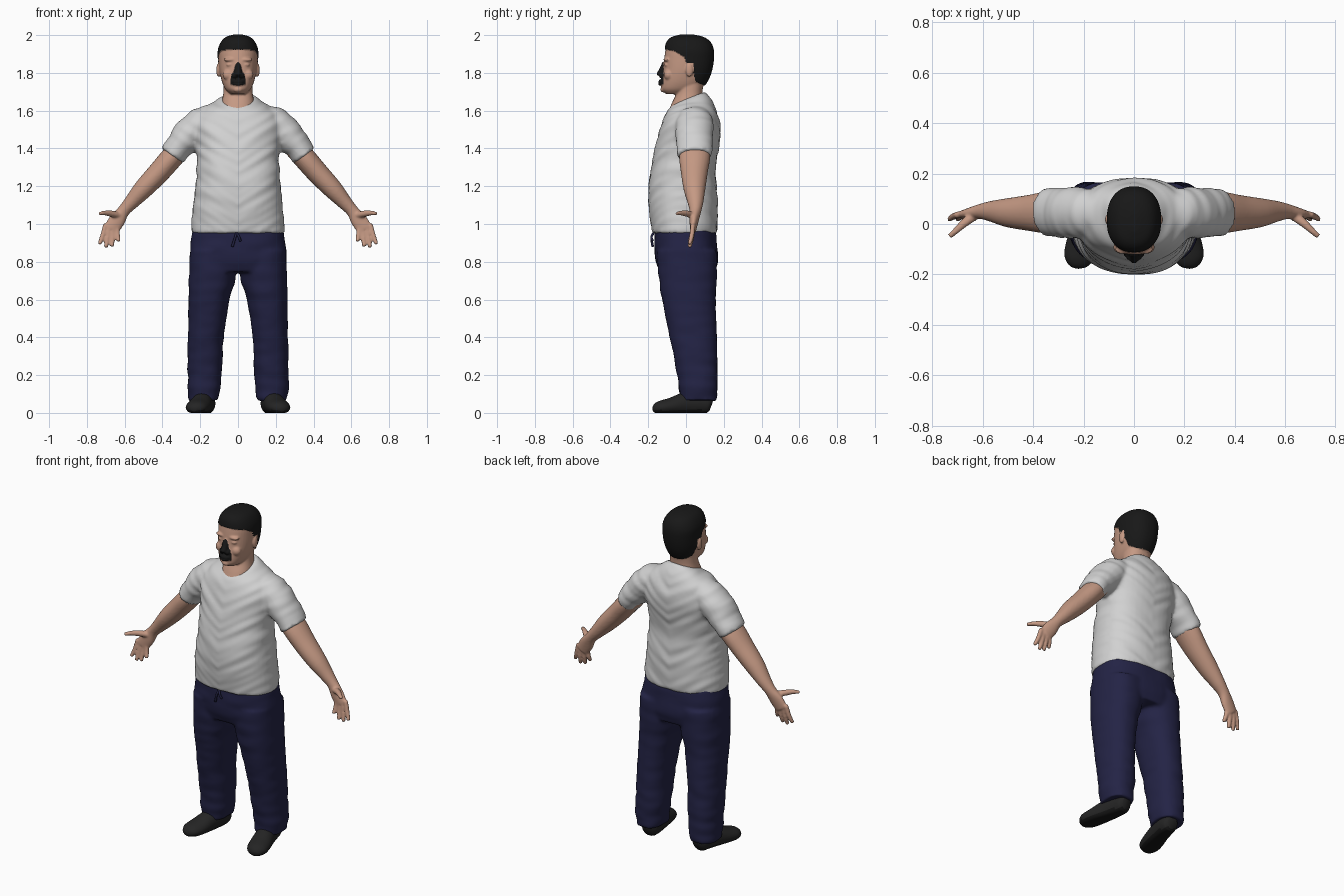
import bpy, bmesh, math
from mathutils import Vector, Matrix, noise

if "Cube" in bpy.data.objects:
    bpy.data.objects.remove(bpy.data.objects["Cube"])


def material(name, r, g, b):
    m = bpy.data.materials.new(name)
    m.use_nodes = True
    m.diffuse_color = (r, g, b, 1)
    node = m.node_tree.nodes["Principled BSDF"]
    node.inputs["Base Color"].default_value = (r, g, b, 1)
    node.inputs["Roughness"].default_value = 0.8
    return m


SKIN = material("skin", 0.56, 0.32, 0.23)
SHIRT = material("light_grey_cotton", 0.64, 0.64, 0.64)
NAVY = material("navy_cloth", 0.017, 0.017, 0.06)
HAIR = material("black_hair", 0.009, 0.009, 0.009)
SHOE = material("charcoal_shoe", 0.018, 0.018, 0.018)
SOLE = material("black_sole", 0.008, 0.008, 0.008)


def spline(rows, steps=5):
    """Catmull-Rom interpolation of number rows."""
    out = []
    last = len(rows) - 1
    for i in range(last):
        a, b, c, d = (rows[max(0, min(last, i + k))] for k in (-1, 0, 1, 2))
        for s in range(steps):
            t = s / steps
            out.append([q + 0.5 * t * (r - p + t * (2*p - 5*q + 4*r - w + t * (3*(q - r) + w - p)))
                        for p, q, r, w in zip(a, b, c, d)])
    return out + [list(rows[-1])]


def loft(bm, rings):
    loops = [[bm.verts.new(p) for p in ring] for ring in rings]
    n = len(loops[0])
    for lo, hi in zip(loops, loops[1:]):
        for i in range(n):
            j = (i + 1) % n
            bm.faces.new((lo[i], lo[j], hi[j], hi[i]))
    bm.faces.new(loops[0])
    bm.faces.new(loops[-1])


def oval(n=40, power=2.3):
    for i in range(n):
        a = math.tau * i / n
        c, s = math.cos(a), math.sin(a)
        yield (math.copysign(abs(c) ** (2 / power), c),
               math.copysign(abs(s) ** (2 / power), s))


def body(bm, rows, side=1, power=2.3):
    """Upright loft; row = z, centre x, front y, back y, half width, tilt."""
    rings = []
    for z, x, yf, yb, hw, tilt in spline(rows):
        ry = (yb - yf) / 2
        rings.append([(side * (x + hw * u), (yf + yb) / 2 + ry * v, z + tilt * ry * v)
                      for u, v in oval(power=power)])
    loft(bm, rings)


def tube(bm, rows, side=1, hint=(0, 1, 0), floor=-1):
    """Loft along a path; row = x, y, z, width radius, radius along hint."""
    rows = spline(rows)
    rings = []
    for i, row in enumerate(rows):
        a, b = rows[max(i - 1, 0)], rows[min(i + 1, len(rows) - 1)]
        t = (Vector(b[:3]) - Vector(a[:3])).normalized()
        u = t.cross(Vector(hint)).normalized()
        v = u.cross(t)
        pts = [Vector(row[:3]) + u * (row[3] * c) + v * (row[4] * s) for c, s in oval(24, 2)]
        rings.append([(side * p.x, p.y, max(p.z, floor)) for p in pts])
    loft(bm, rings)


def blob(bm, centre, size):
    bmesh.ops.create_uvsphere(bm, u_segments=20, v_segments=12, radius=1,
                              matrix=Matrix.Translation(centre) @ Matrix.Diagonal((*size, 1)))


def finish(name, bm, mats, voxel=0, folds=None, rule=None):
    """Fuse the pieces into one skin, add cloth folds, colour and smooth."""
    bmesh.ops.recalc_face_normals(bm, faces=bm.faces[:])
    mesh = bpy.data.meshes.new(name)
    bm.to_mesh(mesh)
    bm.free()
    ob = bpy.data.objects.new(name, mesh)
    bpy.context.collection.objects.link(ob)
    if voxel:
        fuse = ob.modifiers.new("fuse", 'REMESH')
        fuse.mode = 'VOXEL'
        fuse.voxel_size = voxel
        soften = ob.modifiers.new("soften", 'SMOOTH')
        soften.iterations = 4
        graph = bpy.context.evaluated_depsgraph_get()
        mesh = bpy.data.meshes.new_from_object(ob.evaluated_get(graph))
        ob.modifiers.clear()
        ob.data = mesh
        mesh.name = name
    if folds:
        moves = [v.normal * folds(v.co) for v in mesh.vertices]
        for v, m in zip(mesh.vertices, moves):
            v.co += m
    for m in mats:
        mesh.materials.append(m)
    for p in mesh.polygons:
        p.use_smooth = True
        if rule:
            p.material_index = rule(p.center)
    return ob


# Shirt: torso with a scooped collar, and two sleeves
bm = bmesh.new()
body(bm, [(0.95, 0, -.18, .163, .248, 0), (1.0, 0, -.187, .167, .246, 0),
          (1.1, 0, -.198, .168, .238, 0), (1.2, 0, -.198, .163, .226, 0),
          (1.3, 0, -.184, .158, .218, 0), (1.4, 0, -.164, .172, .22, 0),
          (1.5, 0, -.14, .184, .235, 0), (1.57, 0, -.118, .17, .22, .05),
          (1.62, 0, -.097, .148, .17, .15), (1.65, 0, -.08, .12, .12, .3),
          (1.665, 0, -.068, .1, .088, .42)])
for side in (1, -1):
    tube(bm, [(.1, .045, 1.58, .06, .08), (.2, .045, 1.53, .085, .1), (.27, .045, 1.46, .085, .1),
              (.315, .045, 1.41, .073, .098), (.35, .045, 1.362, .067, .093)], side)


def shirt_folds(p):
    drop = p.z - 0.6 * abs(p.x)
    return 0.007 * noise.noise(Vector((p.x * 5, p.y * 5, drop * 22)))


finish("shirt", bm, [SHIRT], 0.011, shirt_folds)

# Trousers: hips and two straight legs
bm = bmesh.new()
body(bm, [(.99, 0, -.16, .148, .232, 0), (.95, 0, -.165, .16, .243, 0), (.88, 0, -.167, .166, .253, 0),
          (.8, 0, -.158, .168, .256, 0), (.745, 0, -.14, .155, .24, 0)], power=2.5)
for side in (1, -1):
    body(bm, [(.86, .127, -.155, .165, .128, 0), (.7, .138, -.142, .162, .122, 0),
              (.6, .154, -.126, .157, .108, 0), (.4, .17, -.086, .162, .094, 0),
              (.2, .177, -.046, .167, .091, 0), (.065, .181, -.032, .163, .08, 0)], side)


def trouser_folds(p):
    amount = 0.004 + 0.006 * max(0, 0.5 - p.z)
    return amount * noise.noise(Vector((p.x * 8, p.y * 8, p.z * 18)))


finish("trousers", bm, [NAVY], 0.011, trouser_folds)

# Drawstring hanging at the waist
bm = bmesh.new()
for x, low in ((-.03, .88), (.012, .91)):
    tube(bm, [(-.008, -.17, .955, .006, .006), (x / 2, -.183, .93, .006, .006), (x, -.176, low, .007, .007)])
finish("drawstring", bm, [NAVY])

for side, label in ((1, "left"), (-1, "right")):
    # Arm, palm, four fingers and thumb
    bm = bmesh.new()
    tube(bm, [(.26, .05, 1.45, .055, .07), (.345, .046, 1.358, .06, .082), (.42, .044, 1.272, .058, .071),
              (.5, .045, 1.187, .052, .058), (.56, .05, 1.12, .04, .043), (.605, .05, 1.07, .033, .031),
              (.64, .043, 1.02, .043, .024), (.672, .037, .972, .041, .017)], side)
    for knuckle, tip in (((.70, .98), (.734, .893)), ((.682, .975), (.7, .876)),
                         ((.662, .968), (.667, .881)), ((.642, .968), (.632, .908))):
        (ax, az), (bx, bz) = knuckle, tip
        tube(bm, [(ax, .037, az + .02, .013, .013), ((ax + bx) / 2, .03, (az + bz) / 2, .013, .013),
                  (bx, .018, bz, .01, .01)], side)
    tube(bm, [(.625, .04, 1.045, .02, .016), (.672, .005, 1.055, .017, .017),
              (.705, -.025, 1.058, .013, .013), (.733, -.05, 1.054, .01, .01)], side, (0, 0, 1))
    finish(label + "_arm", bm, [SKIN], 0.006)

    # Shoe turned slightly outwards, with a darker sole
    bm = bmesh.new()
    tube(bm, [(.165, .132, .04, .028, .035), (.167, .115, .045, .045, .05), (.172, .07, .05, .052, .06),
              (.187, 0, .048, .055, .062), (.207, -.08, .035, .062, .045), (.222, -.135, .028, .057, .036),
              (.23, -.162, .022, .038, .025), (.233, -.174, .02, .015, .012)], side, (0, 0, 1), 0)
    finish(label + "_shoe", bm, [SHOE, SOLE], rule=lambda c: int(c.z < 0.014))

# Head and neck with facial features
bm = bmesh.new()
body(bm, [(1.58, 0, -.1, .09, .09, 0), (1.64, 0, -.075, .09, .086, 0), (1.7, 0, -.05, .087, .077, 0),
          (1.78, 0, -.05, .1, .075, 0)])
body(bm, [(1.688, 0, -.105, .03, .04, 0), (1.71, 0, -.128, .07, .064, 0), (1.74, 0, -.13, .1, .08, 0),
          (1.78, 0, -.126, .122, .092, 0), (1.82, 0, -.12, .135, .099, 0), (1.87, 0, -.116, .143, .102, 0),
          (1.92, 0, -.109, .143, .102, 0), (1.96, 0, -.1, .127, .087, 0), (1.985, 0, -.075, .093, .063, 0),
          (1.998, 0, -.03, .04, .022, 0)])
tube(bm, [(0, -.108, 1.855, .012, .012), (0, -.125, 1.815, .013, .013), (0, -.14, 1.787, .016, .014)])
for z, width in ((1.754, .03), (1.739, .026)):
    blob(bm, (0, -.126, z), (width, .016, .008))
blob(bm, (0, -.118, 1.712), (.026, .018, .016))
for s in (1, -1):
    blob(bm, (s * .017, -.124, 1.785), (.013, .016, .01))
    blob(bm, (s * .042, -.1, 1.87), (.034, .02, .011))
    blob(bm, (s * .042, -.102, 1.843), (.02, .014, .009))
    blob(bm, (s * .05, -.092, 1.79), (.032, .026, .03))
    blob(bm, (s * .104, .018, 1.815), (.011, .02, .036))

# Short hair: everything above a hairline running from brow to nape
LINE = [(-.12, 1.925), (-.06, 1.915), (-.01, 1.885), (.01, 1.83), (.04, 1.8), (.05, 1.755), (.09, 1.735)]


def is_hair(p):
    ear = abs(p.x) > 0.103 and p.y < 0.04 and p.z < 1.855
    level = LINE[-1][1]
    for (y0, z0), (y1, z1) in zip(LINE, LINE[1:]):
        if y0 <= p.y < y1:
            level = z0 + (z1 - z0) * (p.y - y0) / (y1 - y0)
    return int(p.z > level and not ear)


finish("head", bm, [SKIN, HAIR], 0.005, lambda p: 0.005 * is_hair(p), is_hair)
